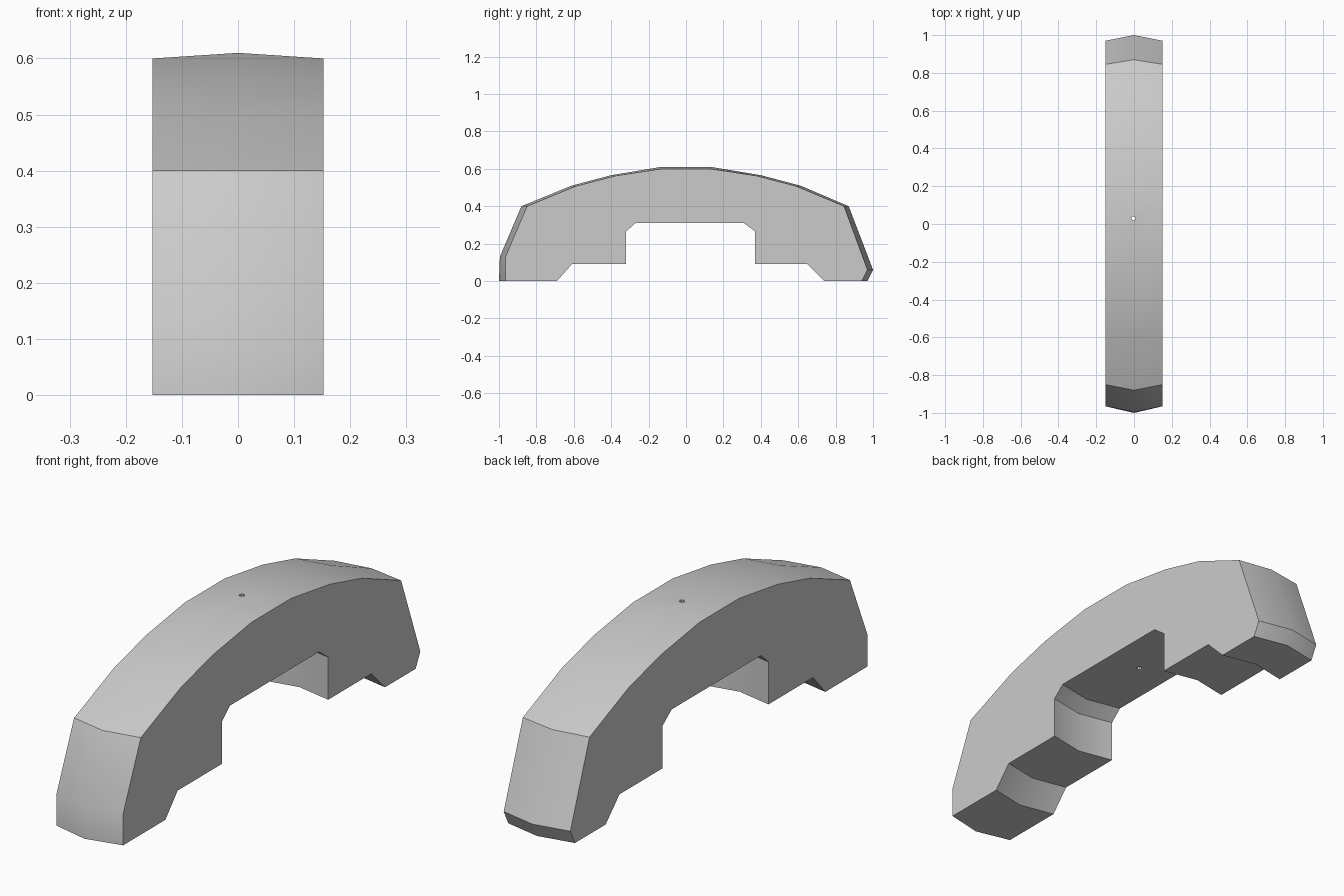
import bpy, bmesh

if "Cube" in bpy.data.objects:
    bpy.data.objects.remove(bpy.data.objects["Cube"])

HALF_W = 0.152

# Side profile (y, z), and how far the middle section bulges outward (dy, dz)
PROFILE = [
    # outer arc
    (-0.965, 0.00, -0.035, 0), (-0.965, 0.13, -0.030, 0), (-0.85, 0.40, -0.03, 0),
    (-0.59, 0.507, -0.025, 0.002), (-0.38, 0.562, -0.02, 0.004), (-0.13, 0.60, -0.005, 0.01),
    (0.13, 0.60, 0.005, 0.01), (0.38, 0.562, 0.02, 0.004), (0.59, 0.507, 0.025, 0.002),
    (0.845, 0.40, 0.025, 0), (0.97, 0.06, 0.03, 0), (0.94, 0.00, 0.03, 0),
    # stepped opening underneath
    (0.74, 0.00, 0.03, 0), (0.65, 0.09, 0.03, 0), (0.37, 0.09, 0.03, 0),
    (0.37, 0.265, 0.03, 0), (0.31, 0.31, 0.03, 0), (-0.27, 0.31, -0.03, 0),
    (-0.32, 0.265, -0.03, 0), (-0.32, 0.09, -0.03, 0), (-0.61, 0.09, -0.03, 0),
    (-0.69, 0.00, -0.03, 0),
]


def section(bm, x, bulge):
    return [bm.verts.new((x, y + bulge * dy, z + bulge * dz)) for y, z, dy, dz in PROFILE]


def make_object(name, bm):
    bmesh.ops.recalc_face_normals(bm, faces=bm.faces)
    mesh = bpy.data.meshes.new(name)
    bm.to_mesh(mesh)
    bm.free()
    obj = bpy.data.objects.new(name, mesh)
    bpy.context.collection.objects.link(obj)
    return obj


# Arch body: two flat sides and a bulged middle section
bm = bmesh.new()
rings = [section(bm, -HALF_W, 0), section(bm, 0, 1), section(bm, HALF_W, 0)]
n = len(PROFILE)
for a, b in zip(rings, rings[1:]):
    for i in range(n):
        j = (i + 1) % n
        bm.faces.new((a[i], a[j], b[j], b[i]))
bm.faces.new(rings[0])
bm.faces.new(rings[-1])
arch = make_object("arch_handle", bm)

# Small vertical pin hole through the crown
bpy.ops.mesh.primitive_cylinder_add(vertices=8, radius=0.011, depth=0.6,
                                    location=(-0.003, 0.03, 0.45))
cutter = bpy.context.object
cutter.name = "pin_hole_cutter"
cutter.hide_render = True
hole = arch.modifiers.new("pin_hole", 'BOOLEAN')
hole.operation = 'DIFFERENCE'
hole.solver = 'EXACT'
hole.object = cutter

bpy.ops.object.select_all(action='DESELECT')
arch.select_set(True)
bpy.context.view_layer.objects.active = arch
bpy.ops.object.modifier_apply(modifier=hole.name)
bpy.data.objects.remove(cutter)

# Soft curve over the top, crisp corners
bpy.ops.object.shade_smooth_by_angle(angle=0.52)
